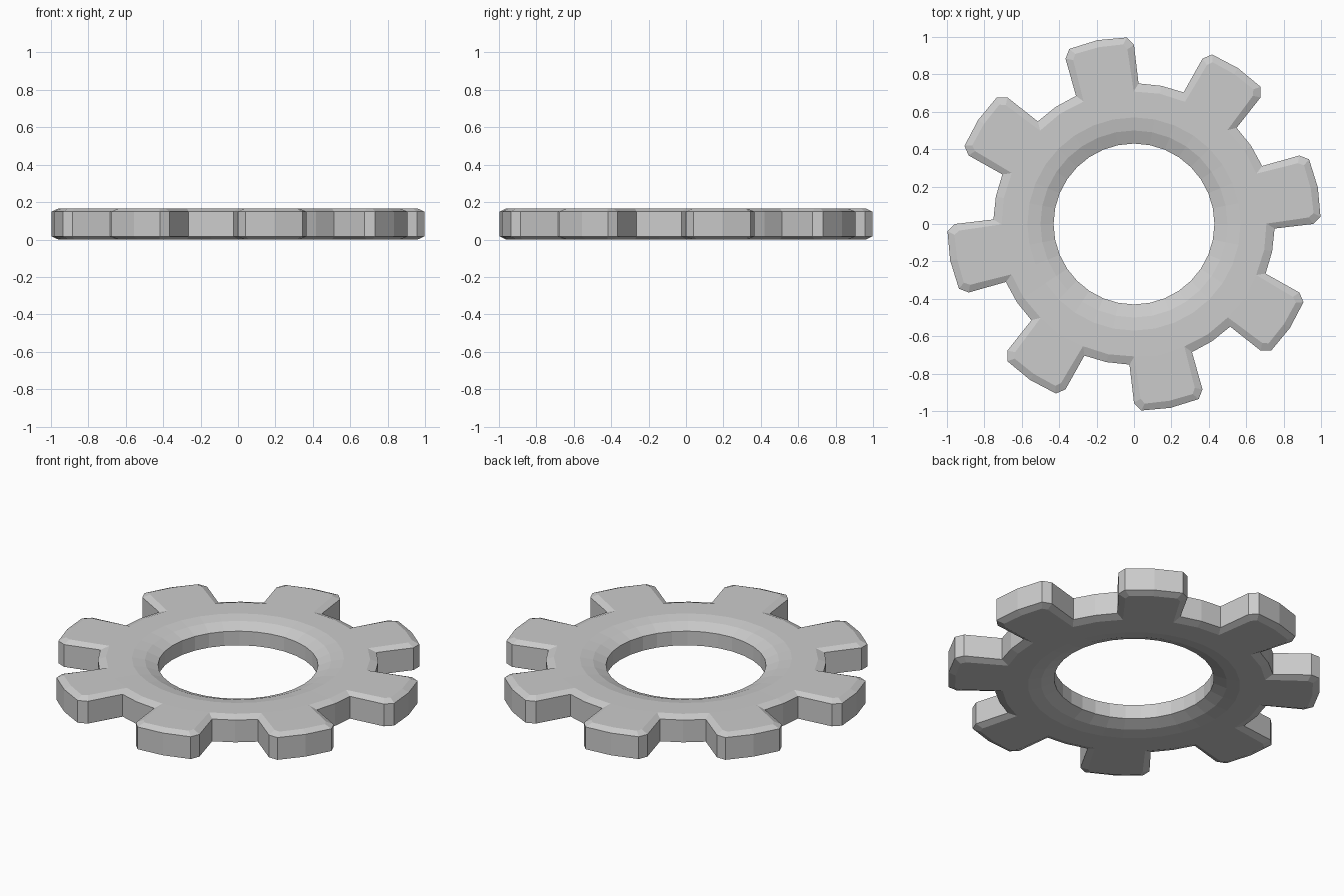
import bpy, bmesh
from math import sin, cos, radians

if "Cube" in bpy.data.objects:
    bpy.data.objects.remove(bpy.data.objects["Cube"])

TEETH = 8
MID = 0.083          # half of the thickness
START = 11.25        # angle of the first tooth centre

# one tooth pitch, half outline: (radius, angle from tooth centre)
OUTER = [(0.752, 13.1), (0.957, 11.25), (0.998, 9.0)]
INSET = [(0.708, 11.1), (0.935, 9.1), (0.962, 7.8)]

bm = bmesh.new()


def vert(r, deg, z):
    a = radians(deg)
    return bm.verts.new((r * cos(a), r * sin(a), z))


def gear_loop(half, tip, valley, z):
    """Toothed outline, 8 points per tooth starting at the valley middle."""
    pts = [(valley, -22.5)] + [(r, -a) for r, a in half]
    pts += [(tip, 0)] + list(reversed(half))
    return [vert(r, START + 45 * t + a, z) for t in range(TEETH) for r, a in pts]


def ring(r, z):
    return [vert(r, START - 22.5 + 11.25 * i, z) for i in range(4 * TEETH)]


def bridge(a, b):
    n = len(a)
    for i in range(n):
        j = (i + 1) % n
        bm.faces.new((a[i], a[j], b[j], b[i]))


walls, bores = [], []
for s in (-1, 1):
    # bevelled tooth outline
    wall = gear_loop(OUTER, 1.002, 0.753, MID + s * 0.066)
    rim = gear_loop(INSET, 0.964, 0.71, MID + s * MID)
    bridge(wall, rim)
    # flat tooth faces and the circle under them
    body = []
    for t in range(TEETH):
        p = rim[8 * t:8 * t + 8]
        centre = vert(0.715, START + 45 * t, MID + s * MID)
        bm.faces.new(p[1:] + [centre])
        body += [p[0], p[1], centre, p[7]]
    # dished bands around the hole
    prev = body
    for r, h in ((0.57, 0.082), (0.50, 0.070), (0.43, 0.042)):
        cur = ring(r, MID + s * h)
        bridge(prev, cur)
        prev = cur
    walls.append(wall)
    bores.append(prev)

# outer side wall and hole wall
bridge(*walls)
bridge(*bores)
bmesh.ops.recalc_face_normals(bm, faces=bm.faces)

mesh = bpy.data.meshes.new("gear_wheel")
bm.to_mesh(mesh)
bm.free()
gear = bpy.data.objects.new("gear_wheel", mesh)
bpy.context.collection.objects.link(gear)
